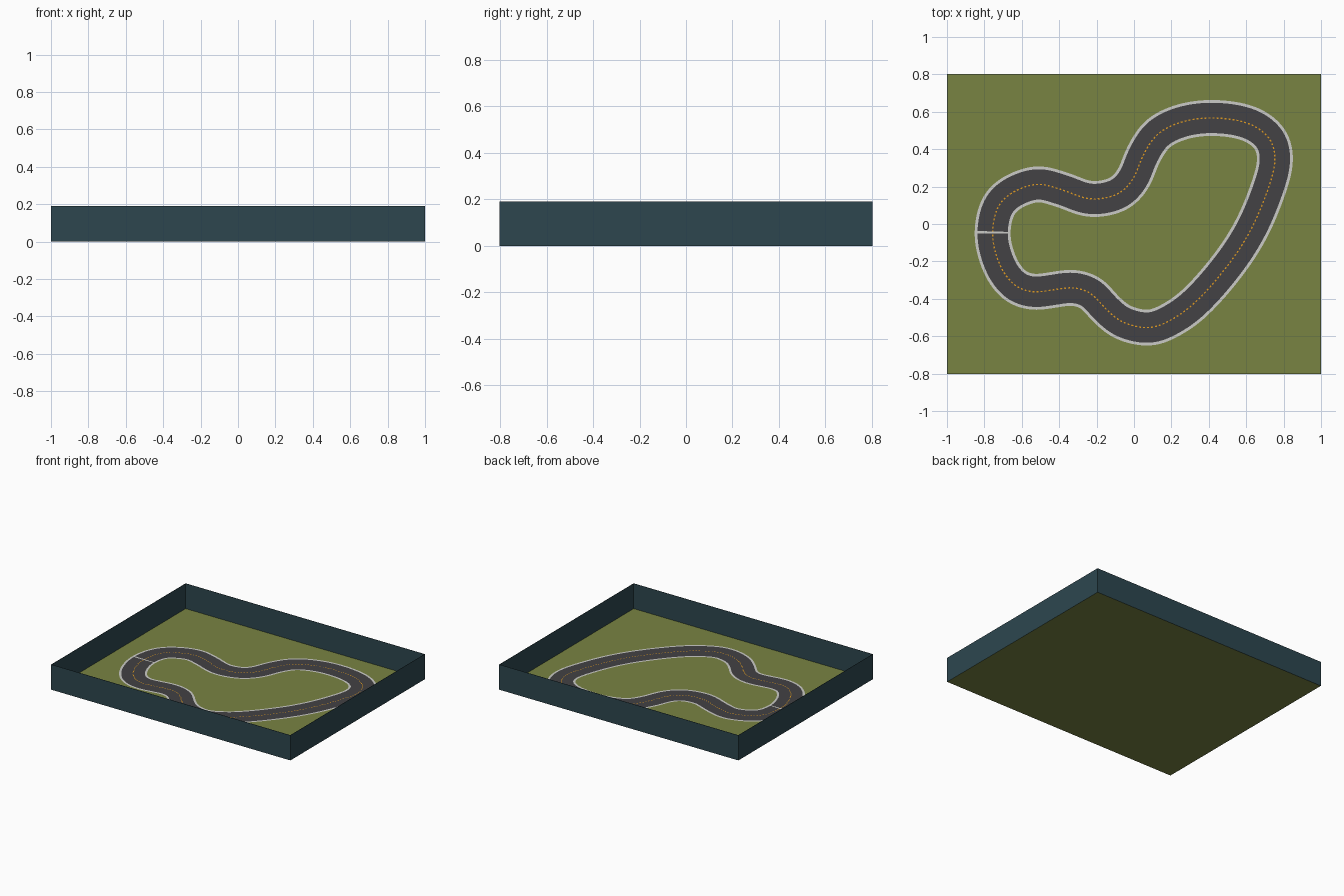
import bpy
from mathutils import Vector

if "Cube" in bpy.data.objects:
    bpy.data.objects.remove(bpy.data.objects["Cube"])

# Flat colours (linear)
def mat(name, rgb):
    m = bpy.data.materials.new(name)
    m.diffuse_color = (*rgb, 1)
    m.use_nodes = True
    m.node_tree.nodes["Principled BSDF"].inputs["Base Color"].default_value = m.diffuse_color
    return m

GRASS = mat("grass green", (0.19, 0.23, 0.055))
WALL = mat("dark teal", (0.026, 0.062, 0.078))
ASPHALT = mat("asphalt grey", (0.056, 0.054, 0.058))
WHITE = mat("line white", (0.60, 0.60, 0.57))
ORANGE = mat("dash orange", (0.75, 0.33, 0.015))

def make(name, verts, faces, material):
    me = bpy.data.meshes.new(name)
    me.from_pydata(verts, [], faces)
    me.materials.append(material)
    ob = bpy.data.objects.new(name, me)
    bpy.context.collection.objects.link(ob)
    return ob

# Track centreline: closed spline through a few points, evenly resampled
PTS = [(-.757, -.045), (-.706, .125), (-.53, .213), (-.385, .183), (-.235, .133),
       (-.085, .16), (-.005, .24), (.05, .37), (.13, .485), (.27, .55), (.44, .567),
       (.62, .535), (.727, .455), (.755, .345), (.717, .187), (.62, -.04),
       (.487, -.24), (.31, -.435), (.166, -.53), (.07, -.556), (-.065, -.523),
       (-.155, -.45), (-.23, -.37), (-.326, -.34), (-.45, -.355), (-.54, -.364),
       (-.636, -.33), (-.717, -.22)]
P = [Vector(p) for p in PTS]

def spline(p, steps=40):
    out, n = [], len(p)
    for i in range(n):
        a, b, c, d = (p[(i + k) % n] for k in (-1, 0, 1, 2))
        h = (c - b).length
        m0 = (c - a) / ((c - b).length + (b - a).length) * h
        m1 = (d - b) / ((d - c).length + (c - b).length) * h
        for s in range(steps):
            t = s / steps
            out.append(b * (2*t**3 - 3*t*t + 1) + m0 * (t**3 - 2*t*t + t)
                       + c * (3*t*t - 2*t**3) + m1 * (t**3 - t*t))
    return out

def resample(p, n):
    segs = [(p[(i + 1) % len(p)] - p[i]).length for i in range(len(p))]
    step, out, acc, i = sum(segs) / n, [], 0.0, 0
    for k in range(n):
        while acc + segs[i] < k * step and i < len(p) - 1:
            acc += segs[i]
            i += 1
        out.append(p[i].lerp(p[(i + 1) % len(p)], (k * step - acc) / segs[i]))
    return out

N = 800
line = resample(spline(P), N)
for _ in range(60):                      # even out small wobbles
    line = [(line[i - 1] + line[i] * 2 + line[(i + 1) % N]) / 4 for i in range(N)]
side = []
for i in range(N):
    t = (line[(i + 1) % N] - line[i - 1]).normalized()
    side.append(Vector((-t.y, t.x)))

def ribbon(name, lo, hi, z, material, keep=lambda i: True):
    verts = []
    for c, s in zip(line, side):
        verts += [(*(c + s * lo), z), (*(c + s * hi), z)]
    faces = [(2*i, 2*((i + 1) % N), 2*((i + 1) % N) + 1, 2*i + 1)
             for i in range(N) if keep(i)]
    return make(name, verts, faces, material)

ribbon("road", -.083, .083, .002, ASPHALT)
ribbon("left_edge_line", .081, .096, .0025, WHITE)
ribbon("right_edge_line", -.096, -.081, .0025, WHITE)
ribbon("centre_dashes", -.0035, .0035, .003, ORANGE, lambda i: i % 4 < 2)
ribbon("start_line", -.09, .09, .0035, WHITE, lambda i: i in (N - 1, 0))

# Ground sheet
X, Y, H = 1.0, .803, .19
make("ground", [(-X, -Y, 0), (X, -Y, 0), (X, Y, 0), (-X, Y, 0)], [(0, 1, 2, 3)], GRASS)

# Thin perimeter walls
def wall(name, x0, x1, y0, y1):
    v = [(x, y, z) for z in (0, H) for x, y in ((x0, y0), (x1, y0), (x1, y1), (x0, y1))]
    f = [(3, 2, 1, 0), (4, 5, 6, 7)] + [(i, (i + 1) % 4, (i + 1) % 4 + 4, i + 4) for i in range(4)]
    make(name, v, f, WALL)

T = .002
wall("front_wall", -X, X, -Y, -Y + T)
wall("back_wall", -X, X, Y - T, Y)
wall("left_wall", -X, -X + T, -Y + T, Y - T)
wall("right_wall", X - T, X, -Y + T, Y - T)
